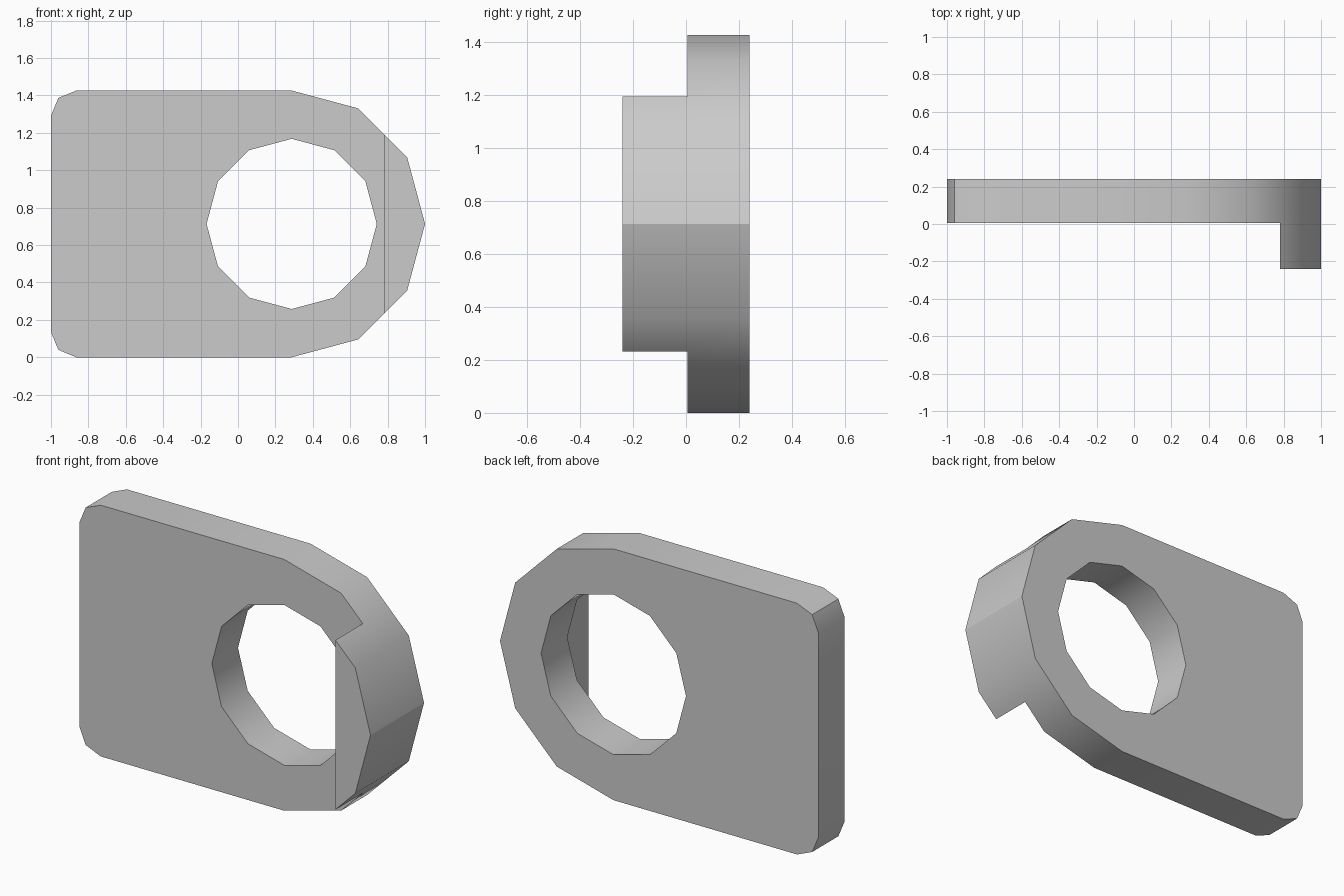
import bpy, bmesh
from math import radians, sin, cos
from mathutils import Vector

cube = bpy.data.objects.get("Cube")
if cube:
    bpy.data.objects.remove(cube, do_unlink=True)

MID = 0.713          # half height of the plate, also the radius of its round end
HOLE_X = 0.287       # shared centre of the hole and the round end
HOLE_R = 0.455
BACK, FACE, LIP_FRONT, LIP_X = 0.24, 0.005, -0.24, 0.78
CORNER = 0.135

grey = bpy.data.materials.new("plain grey")
grey.use_nodes = True
grey.diffuse_color = (0.6, 0.6, 0.6, 1)
grey.node_tree.nodes["Principled BSDF"].inputs["Base Color"].default_value = (0.6, 0.6, 0.6, 1)


def arc(cx, cz, r, start, end, steps):
    """Points along an arc in the xz plane at the back of the plate."""
    angles = [radians(start + (end - start) * i / steps) for i in range(steps + 1)]
    return [Vector((cx + r * cos(a), BACK, cz + r * sin(a))) for a in angles]


def loop(bm, points):
    verts = [bm.verts.new(p) for p in points]
    return [bm.edges.new((v, verts[i - 1])) for i, v in enumerate(verts)]


def extrude(bm, faces, y):
    """Extrude faces towards the front, up to the given y."""
    out = bmesh.ops.extrude_face_region(bm, geom=faces)["geom"]
    for item in out:
        if isinstance(item, bmesh.types.BMVert):
            item.co.y = y
    return [f for f in out if isinstance(f, bmesh.types.BMFace)]


# Outline with a faceted round end and two clipped corners, plus the hole
bm = bmesh.new()
corner_x = -1 + CORNER
outline = arc(HOLE_X, MID, MID, -90, 90, 6)
outline += arc(corner_x, 2 * MID - CORNER, CORNER, 90, 180, 2)
outline += arc(corner_x, CORNER, CORNER, 180, 270, 2)
hole = arc(HOLE_X, MID, HOLE_R, 0, 330, 11)
edges = loop(bm, outline) + loop(bm, hole)
bmesh.ops.triangle_fill(bm, edges=edges, use_beauty=True)

# Split where the lip starts, then give the plate its thickness
bmesh.ops.bisect_plane(bm, geom=bm.verts[:] + bm.edges[:] + bm.faces[:],
                       plane_co=(LIP_X, 0, 0), plane_no=(1, 0, 0))
front = extrude(bm, bm.faces[:], FACE)

# Raise the lip at the round end
extrude(bm, [f for f in front if f.calc_center_median().x > LIP_X], LIP_FRONT)
bmesh.ops.recalc_face_normals(bm, faces=bm.faces[:])
bmesh.ops.dissolve_limit(bm, angle_limit=radians(1), verts=bm.verts[:], edges=bm.edges[:])

# Keep a crease at the tip of the round end
for e in bm.edges:
    if all(v.co.x > 0.99 for v in e.verts):
        e.smooth = False

mesh = bpy.data.meshes.new("lipped_plate")
bm.to_mesh(mesh)
bm.free()
mesh.materials.append(grey)
plate = bpy.data.objects.new("lipped_plate", mesh)
bpy.context.collection.objects.link(plate)

bpy.ops.object.select_all(action='DESELECT')
plate.select_set(True)
bpy.context.view_layer.objects.active = plate
bpy.ops.object.shade_smooth_by_angle(angle=radians(31), keep_sharp_edges=True)
